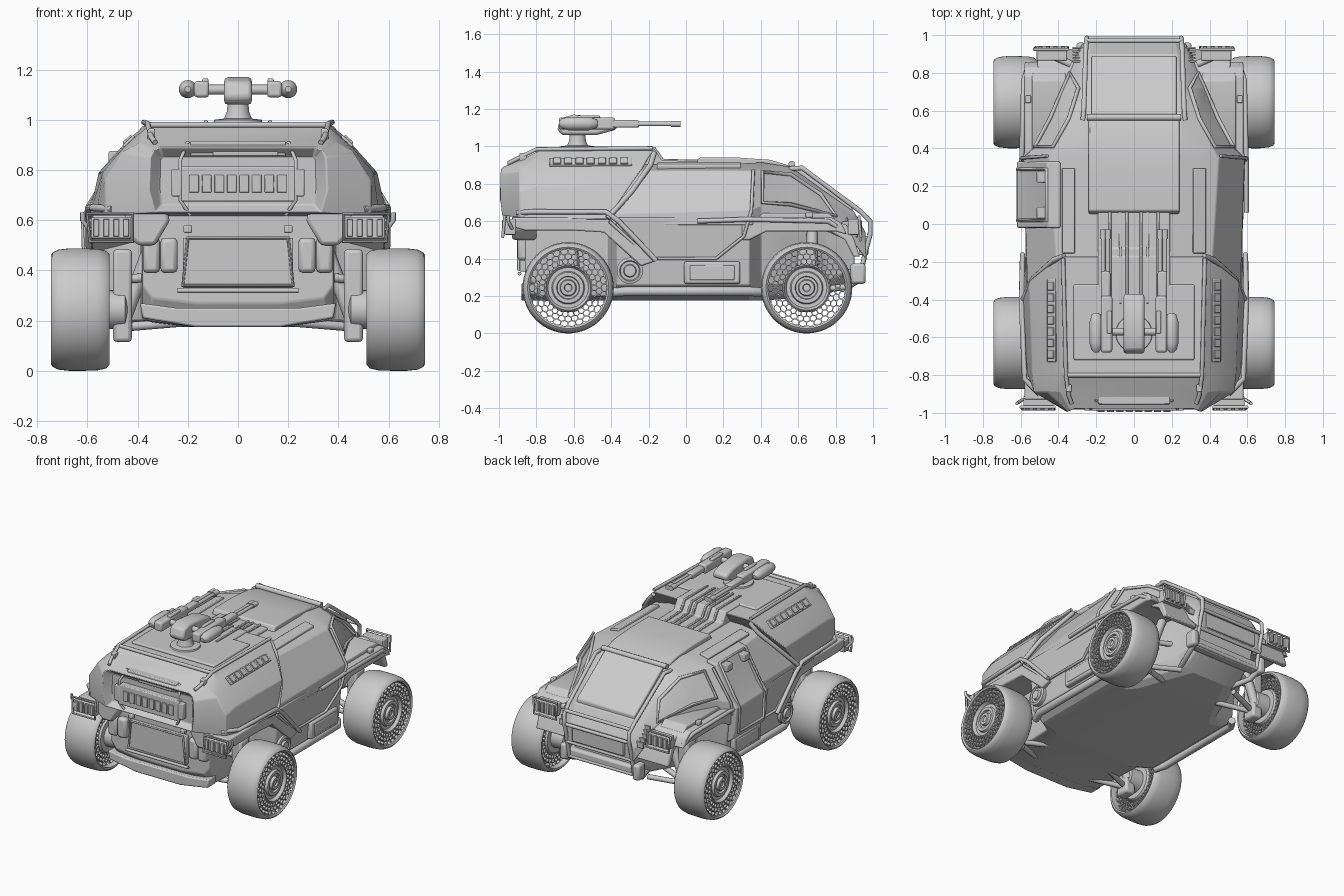
import bpy, bmesh
from math import pi, sin, cos, radians
from mathutils import Matrix, Vector, Euler


def finish(name, bm, mir=False, bevel=0.0, angle=35):
    bmesh.ops.recalc_face_normals(bm, faces=bm.faces)
    me = bpy.data.meshes.new(name)
    bm.to_mesh(me)
    bm.free()
    ob = bpy.data.objects.new(name, me)
    bpy.context.collection.objects.link(ob)
    select(ob)
    bpy.ops.object.shade_smooth_by_angle(angle=radians(angle))
    if bevel:
        b = ob.modifiers.new("bevel", 'BEVEL')
        b.width, b.segments, b.limit_method = bevel, 2, 'ANGLE'
    if mir:
        ob.modifiers.new("mirror", 'MIRROR').use_mirror_merge = False
    return ob


def select(ob):
    bpy.ops.object.select_all(action='DESELECT')
    ob.select_set(True)
    bpy.context.view_layer.objects.active = ob


def box(name, c, s, mir=False, bevel=0.006, rot=(0, 0, 0)):
    bm = bmesh.new()
    m = Matrix.Translation(c) @ Euler([radians(a) for a in rot]).to_matrix().to_4x4() @ Matrix.Diagonal((*s, 1))
    bmesh.ops.create_cube(bm, size=1, matrix=m)
    return finish(name, bm, mir, bevel)


def prism(name, pts, axis, a, b, mir=False, bevel=0.008):
    # axis x: points are (y, z); axis y: points are (x, z)
    bm = bmesh.new()
    put = (lambda p, t: (t, p[0], p[1])) if axis == 'x' else (lambda p, t: (p[0], t, p[1]))
    f = bm.faces.new([bm.verts.new(put(p, a)) for p in pts])
    g = bmesh.ops.extrude_face_region(bm, geom=[f])
    bmesh.ops.translate(bm, verts=[v for v in g['geom'] if isinstance(v, bmesh.types.BMVert)],
                        vec=Vector(put((0, 0), b - a)))
    return finish(name, bm, mir, bevel)


def loft(name, stations, bevel=0.006, inset=None):
    # each station: y and half-section points (x, z[, y offset]), mirrored in x
    bm = bmesh.new()
    rings = []
    for y, half in stations:
        pts = [(p[0], y + (p[2] if len(p) > 2 else 0), p[1]) for p in half]
        pts += [(-x, yy, z) for x, yy, z in reversed(pts)]
        rings.append([bm.verts.new(p) for p in pts])
    n = len(rings[0])
    for r, s in zip(rings, rings[1:]):
        for i in range(n):
            bm.faces.new((r[i], r[(i + 1) % n], s[(i + 1) % n], s[i]))
    cap = bm.faces.new(rings[0][::-1])
    bm.faces.new(rings[-1])
    if inset:
        bmesh.ops.recalc_face_normals(bm, faces=bm.faces)
        bmesh.ops.inset_individual(bm, faces=[cap], thickness=inset, depth=-0.045)
    return finish(name, bm, False, bevel, 18)


def lathe(name, prof, c, axis='x', seg=48, mir=False, closed=False):
    # profile points are (distance along axis, radius)
    bm = bmesh.new()
    rings = []
    for u, r in prof:
        ring = []
        for i in range(seg):
            a = 2 * pi * i / seg
            p = (u, r * cos(a), r * sin(a)) if axis == 'x' else (r * cos(a), r * sin(a), u) \
                if axis == 'z' else (r * cos(a), u, r * sin(a))
            ring.append(bm.verts.new(Vector(p) + Vector(c)))
        rings.append(ring)
    pairs = list(zip(rings, rings[1:])) + ([(rings[-1], rings[0])] if closed else [])
    for r, s in pairs:
        for i in range(seg):
            bm.faces.new((r[i], r[(i + 1) % seg], s[(i + 1) % seg], s[i]))
    if not closed:
        bm.faces.new(rings[0])
        bm.faces.new(rings[-1])
    return finish(name, bm, mir)


def tube(name, pts, r, mir=False, cyclic=False):
    cu = bpy.data.curves.new(name, 'CURVE')
    cu.dimensions, cu.bevel_depth, cu.bevel_resolution, cu.use_fill_caps = '3D', r, 2, True
    for sx in ((1, -1) if mir else (1,)):
        sp = cu.splines.new('POLY')
        sp.points.add(len(pts) - 1)
        for q, p in zip(sp.points, pts):
            q.co = (sx * p[0], p[1], p[2], 1)
        sp.use_cyclic_u = cyclic
    ob = bpy.data.objects.new(name, cu)
    bpy.context.collection.objects.link(ob)
    select(ob)
    bpy.ops.object.convert(target='MESH')
    bpy.ops.object.shade_smooth_by_angle(angle=radians(50))


# lower tub, narrow at the wheels
loft("lower_hull", [
    (-0.86, [(.17, .27), (.34, .29), (.38, .34), (.38, .62)]),
    (-0.80, [(.17, .175), (.36, .20), (.38, .26), (.38, .62)]),
    (-0.42, [(.30, .175), (.38, .20), (.39, .26), (.39, .62)]),
    (-0.37, [(.35, .175), (.46, .20), (.54, .26), (.575, .62)]),
    (0.34, [(.35, .175), (.46, .20), (.54, .26), (.575, .62)]),
    (0.40, [(.30, .175), (.35, .20), (.37, .26), (.39, .62)]),
    (0.75, [(.13, .20), (.20, .22), (.26, .28), (.28, .60)]),
    (0.90, [(.12, .30), (.20, .31), (.23, .35), (.25, .55)])])
# cab tapering into the nose
loft("cab", [
    (-0.45, [(.56, .58), (.56, .64), (.40, .87), (.28, .905)]),
    (0.35, [(.59, .58), (.585, .66), (.45, .87), (.28, .91)]),
    (0.40, [(.54, .58), (.53, .68), (.42, .87), (.26, .915)]),
    (0.56, [(.46, .58), (.44, .68), (.34, .85), (.25, .89)]),
    (0.72, [(.38, .56), (.37, .66), (.29, .74), (.24, .775)]),
    (0.90, [(.31, .48), (.30, .56), (.27, .61), (.23, .65)]),
    (0.96, [(.27, .40), (.27, .48), (.25, .52), (.22, .54)])])
# rear compartment with slanted leading edge
loft("rear_compartment", [
    (-0.995, [(.33, .63, .01), (.355, .72), (.35, .85), (.335, .88, .005), (.31, .89, .015)]),
    (-0.89, [(.53, .62), (.53, .76), (.46, .87), (.39, .91), (.35, .925)]),
    (-0.79, [(.565, .61), (.54, .79), (.46, .885), (.40, .94), (.355, .975)]),
    (-0.17, [(.595, .61, -.25), (.555, .79, -.13), (.47, .885, -.06), (.415, .94, -.03), (.37, .98)])],
    inset=0.04)
prism("rear_corner_pad", [(.27, .60), (.33, .50), (.40, .50), (.46, .56), (.46, .66), (.36, .70), (.30, .68)], 'y',
      -.93, -.80, True, .015)

# rear face: slatted panel, light bar, tailgate, bumper
box("rear_panel", (0, -.962, .745), (.46, .05, .14))
for i in range(8):
    box("rear_slat", (-.175 + i * .05, -.988, .745), (.038, .014, .07), bevel=.003)
box("panel_latch", (.245, -.968, .75), (.04, .04, .11), True)
box("rear_light_bar", (0, -.925, .885), (.38, .06, .06))
box("rear_light_lens", (.03, -.955, .87), (.26, .015, .03))
tube("rear_lid_bar", [(.19, -.955, .62), (.23, -.98, .68), (.23, -.98, .84), (.20, -.93, .91)], .008, True)
box("tailgate", (0, -.87, .43), (.44, .04, .2))
tube("tailgate_frame", [(-.22, -.895, .34), (.22, -.895, .34), (.20, -.895, .53), (-.20, -.895, .53)], .008, cyclic=True)
box("tailgate_latch", (.2, -.89, .565), (.035, .03, .03), True)
for x in (.275, .345):
    box("rear_bolster", (x, -.87, .46), (.068, .06, .14), True, .018)
prism("rear_bumper", [(-.17, .175), (.17, .175), (.38, .21), (.39, .27), (.24, .25), (-.24, .25), (-.39, .27),
                      (-.38, .21)], 'y', -.88, -.79)
tube("tow_bar", [(-.24, -.89, .32), (.24, -.89, .32)], .01)

# fenders and side rails
prism("rear_fender", [(-.93, .62), (-.42, .62), (-.17, .385), (-.24, .36), (-.44, .54), (-.60, .55), (-.86, .55),
                      (-.93, .57)], 'x', .36, .58, True)
prism("front_fender", [(.30, .62), (.78, .62), (.83, .59), (.86, .53), (.80, .545), (.43, .545), (.34, .50),
                       (.30, .50)], 'x', .25, .58, True)
prism("front_fender_inner", [(.76, .61), (.86, .58), (.90, .50), (.93, .41), (.895, .41), (.85, .50), (.76, .55)],
      'x', .25, .51, True)
prism("fender_cap", [(.37, .62), (.42, .645), (.76, .645), (.80, .61), (.80, .59), (.37, .59)], 'x', .36, .54, True)
tube("rear_side_rail", [(.50, -.9, .645), (.58, -.82, .65), (.595, -.43, .65), (.595, -.36, .60), (.59, -.16, .39)], .014, True)
tube("fender_rail", [(.595, .06, .60), (.595, .33, .61), (.585, .76, .60), (.56, .84, .55)], .013, True)
tube("door_trim", [(.37, -.17, .965), (.425, -.19, .90), (.535, -.29, .76), (.595, -.42, .615)], .015, True)
tube("door_frame", [(.585, -.41, .60), (.565, -.19, .40), (.565, .16, .40), (.58, .31, .52), (.595, .35, .66),
                    (.46, .36, .875)], .009, True)
box("fender_marker", (.56, .66, .635), (.03, .04, .03), True)

# lower side: sill, step and round port
tube("sill", [(.50, -.39, .22), (.53, -.32, .225), (.53, .34, .225), (.48, .41, .22)], .025, True)
box("step_box", (.55, .14, .325), (.05, .30, .12), True, .012)
box("step_plate", (.572, .14, .325), (.015, .24, .08), True)
lathe("side_port", [(.52, .07), (.57, .07), (.575, .055), (.565, .05), (.565, .035), (.58, .03)], (0, -.30, .335), mir=True)

# left side hatch housing
prism("left_hatch", [(-.54, .36), (-.595, .40), (-.61, .46), (-.62, .62), (-.565, .69), (-.46, .885), (-.39, .90),
                     (-.39, .5)], 'y', -.02, .33)
tube("left_hatch_frame", [(-.61, .02, .44), (-.61, .29, .44), (-.615, .29, .61), (-.46, .29, .88), (-.46, .02, .88),
                          (-.615, .02, .61)], .011, cyclic=True)
for y in (.06, .25):
    box("left_hatch_hinge", (-.49, y, .85), (.05, .06, .05))

# windshield, side windows and nose
prism("windshield", [(.57, .905), (.89, .68), (.89, .64), (.56, .86)], 'x', -.225, .225)
tube("windshield_header", [(-.25, .565, .905), (.25, .565, .905)], .018)
tube("side_window_frame", [(.43, .41, .865), (.345, .56, .85), (.295, .72, .745), (.34, .80, .63), (.445, .56, .69),
                           (.525, .41, .70)], .011, True, True)
tube("nose_rail", [(.27, .55, .88), (.265, .62, .885), (.255, .93, .655), (.25, .985, .60), (.25, .985, .53),
                   (.25, .955, .42), (.25, .93, .29)], .013, True)
for z, y in ((.62, .97), (.53, .98), (.40, .955), (.29, .93)):
    tube("nose_crossbar", [(-.25, y, z), (.25, y, z)], .012)
box("grille", (0, .95, .47), (.40, .05, .10))
for i in range(5):
    box("nose_vent", (.29, .86 + i * .018, .60 - i * .022), (.07, .01, .04), True, .002)
box("front_bumper", (0, .90, .31), (.56, .07, .07), bevel=.015)
box("bumper_end", (.28, .92, .32), (.05, .08, .11), True, .015)
tube("skid_bar", [(.20, .70, .23), (.26, .86, .25), (.27, .93, .29)], .018, True)

# lamp clusters at all corners
for tag, x, y, z, d in (("rear", .505, -.94, .57, -1), ("front", .435, .895, .57, 1)):
    box(tag + "_lamp", (x, y, z), (.16, .06, .085), True)
    tube(tag + "_lamp_guard", [(x - .085, y + d * .04, z - .055), (x + .085, y + d * .04, z - .055),
                               (x + .095, y + d * .03, z + .055), (x - .085, y + d * .03, z + .055)], .008, True, True)
    for i in range(4):
        box(tag + "_lamp_rib", (x - .06 + .04 * i, y + d * .035, z), (.022, .02, .07), True, .003)
    tube(tag + "_lamp_bracket", [(x - .1, y - d * .05, z + .01), (x, y, z + .01)], .02, True)
tube("rear_lamp_whisker", [(.59, -.93, .56), (.62, -.95, .60), (.62, -.95, .63)], .009, True)

# roof: deck hatch, spine, rails, vents
box("roof_deck", (0, -.52, .98), (.64, .40, .02), bevel=.008)
prism("roof_spine", [(-.45, .99), (-.17, .99), (-.13, .925), (.10, .92), (.10, .88), (-.45, .88)], 'x', -.19, .19)
for x in (.03, .065, .12):
    prism("spine_ridge", [(-.42, .998), (-.165, .998), (-.12, .933), (.09, .928), (.13, .90), (-.42, .90)], 'x', x,
          x + .015, True, .003)
prism("roof_hump", [(.05, .90), (.07, .94), (.28, .94), (.45, .928), (.56, .895), (.5, .86), (.05, .87)], 'x', -.24, .24)
box("roof_side_channel", (.345, .07, .89), (.07, .45, .035), True, rot=(0, 14, 0))
tube("roof_rail", [(.33, -.95, .91), (.345, -.91, .93), (.36, -.80, .985), (.375, -.18, .99)], .011, True)
tube("roof_rear_bar", [(-.36, -.80, .98), (.36, -.80, .98)], .012)
box("roof_post", (.345, -.87, .94), (.03, .04, .05), True)
box("vent_strip", (.435, -.51, .915), (.06, .44, .012), True, .004, (0, 43, 0))
for i in range(7):
    box("vent_slot", (.44, -.69 + i * .06, .921), (.045, .042, .012), True, .003, (0, 43, 0))

# turret
lathe("turret_base", [(.98, .10), (1.0, .095), (1.005, .055), (1.03, .045), (1.08, .04)], (0, -.58, 0), 'z', 32)
prism("turret_head", [(-.69, 1.09), (-.67, 1.15), (-.60, 1.17), (-.45, 1.155), (-.37, 1.13), (-.37, 1.09), (-.48, 1.06),
                      (-.66, 1.06)], 'x', -.055, .055, bevel=.015)
tube("gun_mount", [(-.14, -.57, 1.12), (.14, -.57, 1.12)], .02)
box("gun_receiver", (.145, -.53, 1.122), (.06, .30, .065), True, .012)
box("gun_shroud", (.15, -.33, 1.12), (.05, .16, .04), True, .01)
box("gun_sight", (.13, -.52, 1.155), (.025, .12, .02), True)
lathe("ammo_pod", [(-.11, .012), (-.095, .026), (-.06, .036), (.05, .036), (.09, .024), (.10, .012)], (.2, -.57, 1.122),
      'y', 20, True)
for x in (.138, .164):
    lathe("gun_barrel", [(-.30, .012), (-.08, .012), (-.08, .017), (-.03, .017)], (x, 0, 1.12), 'y', 12, True)

# wheels with airless honeycomb sidewalls, and suspension
R, Z = .244, .244
for tag, cy in (("rear", -.63), ("front", .645)):
    c = (0, cy, Z)
    lathe(tag + "_tyre", [(.535, .207), (.515, .210), (.512, .220), (.525, .234), (.56, .242), (.62, R), (.67, R),
                          (.715, .239), (.738, .228), (.745, .217), (.738, .207)], c, seg=64, mir=True, closed=True)
    lathe(tag + "_hub", [(.54, .03), (.54, .115), (.56, .128), (.725, .128), (.732, .12), (.712, .108), (.712, .088),
                         (.728, .082), (.728, .062), (.715, .058), (.715, .045), (.735, .04), (.735, .022), (.725, .018)],
          c, mir=True)
    bm = bmesh.new()
    n, h = 30, .0175
    for k in range(3):
        r = .123 + h + 1.5 * h * k
        for i in range(n):
            t, a = (i + .5 * (k % 2)) * 2 * pi / n, pi / n
            hexa = [(t, r + h), (t + a, r + h / 2), (t + a, r - h / 2), (t, r - h), (t - a, r - h / 2), (t - a, r + h / 2)]
            bm.faces.new([bm.verts.new((.73, cy + q * cos(p), Z + q * sin(p))) for p, q in hexa])
    bmesh.ops.remove_doubles(bm, verts=bm.verts, dist=.0005)
    cells = list(bm.faces)
    bmesh.ops.inset_individual(bm, faces=cells, thickness=.0035)
    bmesh.ops.delete(bm, geom=cells, context='FACES')
    g = bmesh.ops.extrude_face_region(bm, geom=list(bm.faces))
    bmesh.ops.translate(bm, verts=[v for v in g['geom'] if isinstance(v, bmesh.types.BMVert)], vec=(-.18, 0, 0))
    finish(tag + "_honeycomb", bm, True)
    lathe(tag + "_hub_motor", [(.44, .05), (.45, .075), (.56, .08)], c, seg=32, mir=True)
    box(tag + "_upright", (.46, cy, .30), (.075, .10, .37), True, .015)
    for dz, dy in ((-.07, -.09), (-.07, .09), (.12, -.07), (.12, .07)):
        tube(tag + "_control_arm", [(.22, cy + dy, Z + dz + .02), (.46, cy, Z + dz)], .018, True)
    tube(tag + "_damper", [(.33, cy + .03, .54), (.45, cy + .03, .22)], .03, True)
